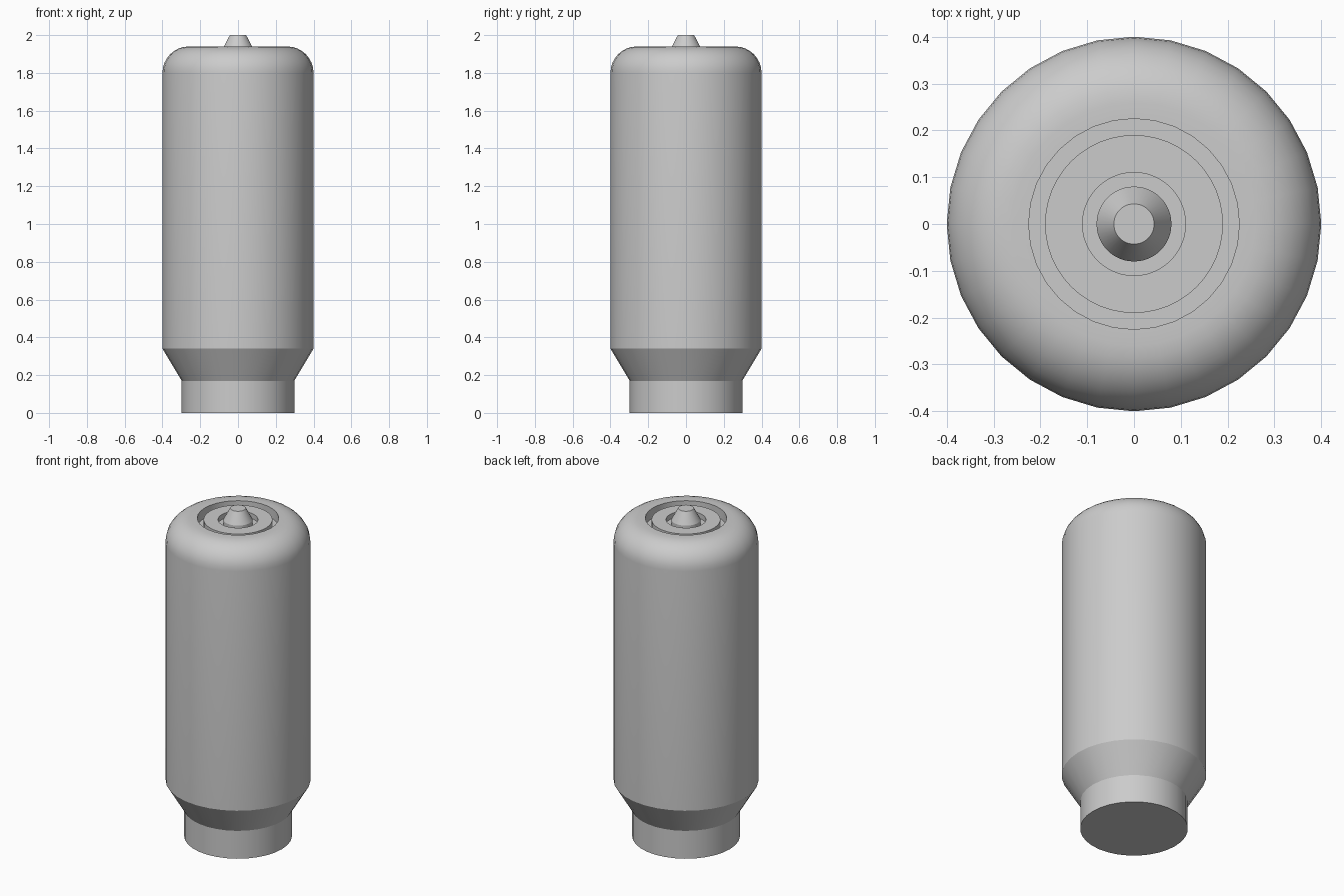
import bpy, bmesh, math

if "Cube" in bpy.data.objects:
    bpy.data.objects.remove(bpy.data.objects["Cube"])


def lathe(name, profile, sides):
    """Revolve (radius, z) points about the z axis; a zero radius closes the end."""
    bm = bmesh.new()
    verts = [bm.verts.new((r, 0, z)) for r, z in profile]
    edges = [bm.edges.new(pair) for pair in zip(verts, verts[1:])]
    bmesh.ops.spin(bm, geom=verts + edges, cent=(0, 0, 0), axis=(0, 0, 1),
                   angle=2 * math.pi, steps=sides, use_merge=True)
    bmesh.ops.remove_doubles(bm, verts=bm.verts, dist=1e-5)
    bmesh.ops.recalc_face_normals(bm, faces=bm.faces)
    mesh = bpy.data.meshes.new(name)
    bm.to_mesh(mesh)
    bm.free()
    obj = bpy.data.objects.new(name, mesh)
    bpy.context.collection.objects.link(obj)
    bpy.ops.object.select_all(action='DESELECT')
    obj.select_set(True)
    bpy.context.view_layer.objects.active = obj
    bpy.ops.object.shade_smooth_by_angle(angle=math.radians(25))
    return obj


# Canister body: narrow foot, flared shoulder, rounded top and sunken well
R, FILLET, TOP = 0.4, 0.14, 1.94
rounded = [(R - FILLET + FILLET * math.cos(a), TOP - FILLET + FILLET * math.sin(a))
           for a in (math.pi / 2 * i / 8 for i in range(9))]
lathe("body", [(0, 0), (0.298, 0), (0.298, 0.17), (R, 0.34)] + rounded
      + [(0.225, TOP), (0.225, 1.88), (0, 1.88)], 32)

# Raised valve ring with a central recess
lathe("valve_ring", [(0.19, 1.88), (0.19, 1.93), (0.11, 1.93),
                     (0.11, 1.90), (0, 1.90)], 48)

# Tapered nozzle
lathe("nozzle", [(0.08, 1.90), (0.08, 1.93), (0.043, 2.0), (0, 2.0)], 48)
